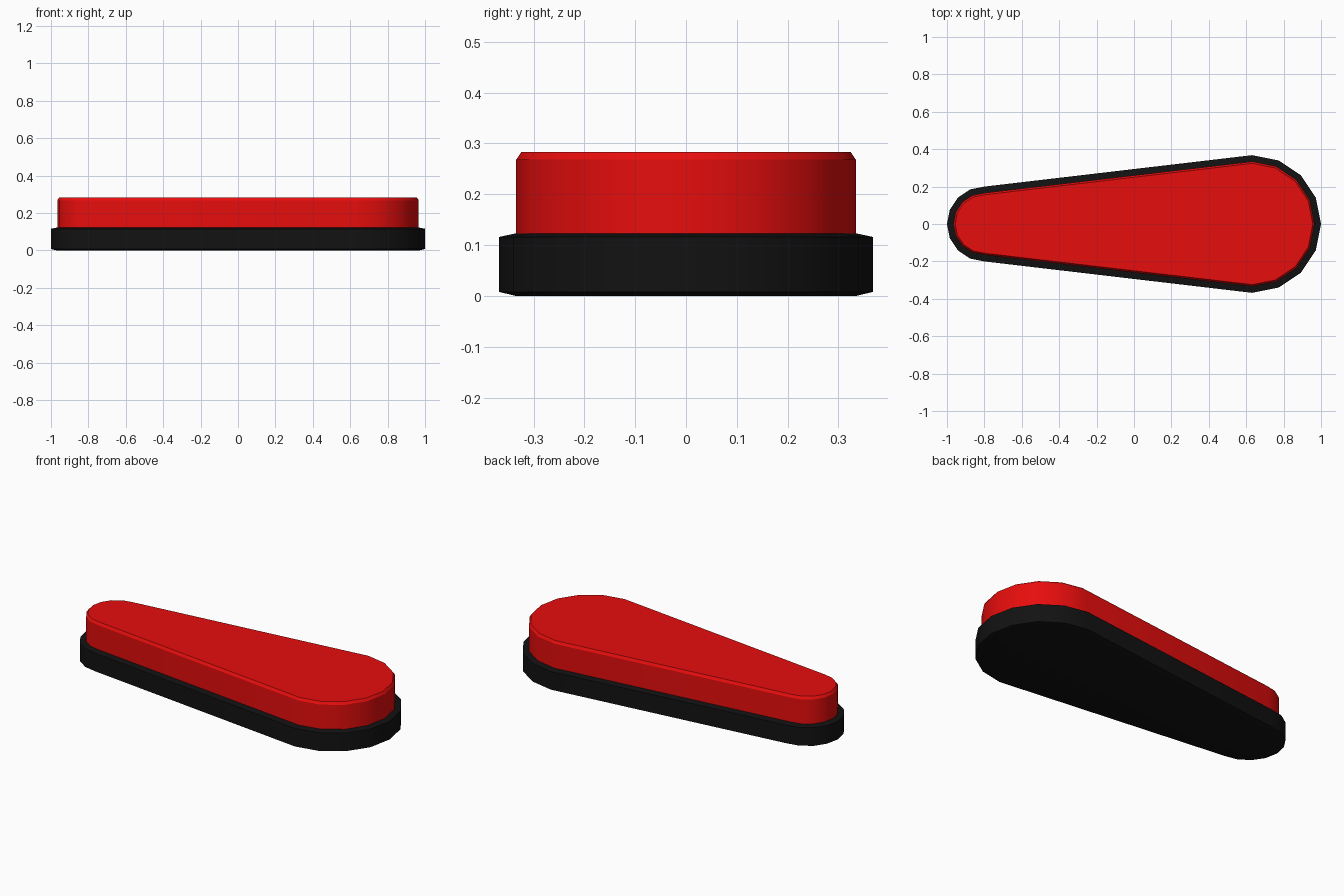
import bpy, bmesh
from math import sin, cos, pi, radians

if "Cube" in bpy.data.objects:
    bpy.data.objects.remove(bpy.data.objects["Cube"])

BIG_X, BIG_R = 0.632, 0.368        # wide rounded end
SMALL_X, SMALL_R = -0.80, 0.20     # narrow rounded end
SEGS = 8                           # sides per half circle


def outline(inset):
    """Teardrop outline, counter-clockwise, moved inward by inset."""
    pts = []
    for cx, r, start in ((BIG_X, BIG_R, -pi / 2), (SMALL_X, SMALL_R, pi / 2)):
        for i in range(SEGS + 1):
            a = start + pi * i / SEGS
            pts.append((cx + (r - inset) * cos(a), (r - inset) * sin(a)))
    return pts


def lofted(name, levels, color):
    """Closed solid through outlines given as (inset, z) levels."""
    bm = bmesh.new()
    rings = [[bm.verts.new((x, y, z)) for x, y in outline(d)] for d, z in levels]
    n = len(rings[0])
    for lo, hi in zip(rings, rings[1:]):
        for i in range(n):
            j = (i + 1) % n
            bm.faces.new((lo[i], lo[j], hi[j], hi[i]))
    bm.faces.new(rings[0][::-1])
    bm.faces.new(rings[-1])
    mesh = bpy.data.meshes.new(name)
    bm.to_mesh(mesh)
    bm.free()
    mat = bpy.data.materials.new(name + "_color")
    mat.diffuse_color = color
    mat.use_nodes = True
    mat.node_tree.nodes["Principled BSDF"].inputs["Base Color"].default_value = mat.diffuse_color
    mesh.materials.append(mat)
    ob = bpy.data.objects.new(name, mesh)
    bpy.context.collection.objects.link(ob)
    bpy.ops.object.select_all(action='DESELECT')
    ob.select_set(True)
    bpy.context.view_layer.objects.active = ob
    bpy.ops.object.shade_smooth_by_angle(angle=radians(30))
    return ob


# Black base with shallow bevelled rims
lofted("base", [(0.033, 0), (0, 0.008), (0, 0.116), (0.033, 0.123)],
       (0.006, 0.006, 0.006, 1))

# Red lens with a small chamfer around the top
lofted("lens", [(0.034, 0.12), (0.034, 0.268), (0.044, 0.283)],
       (0.8, 0.004, 0.004, 1))
